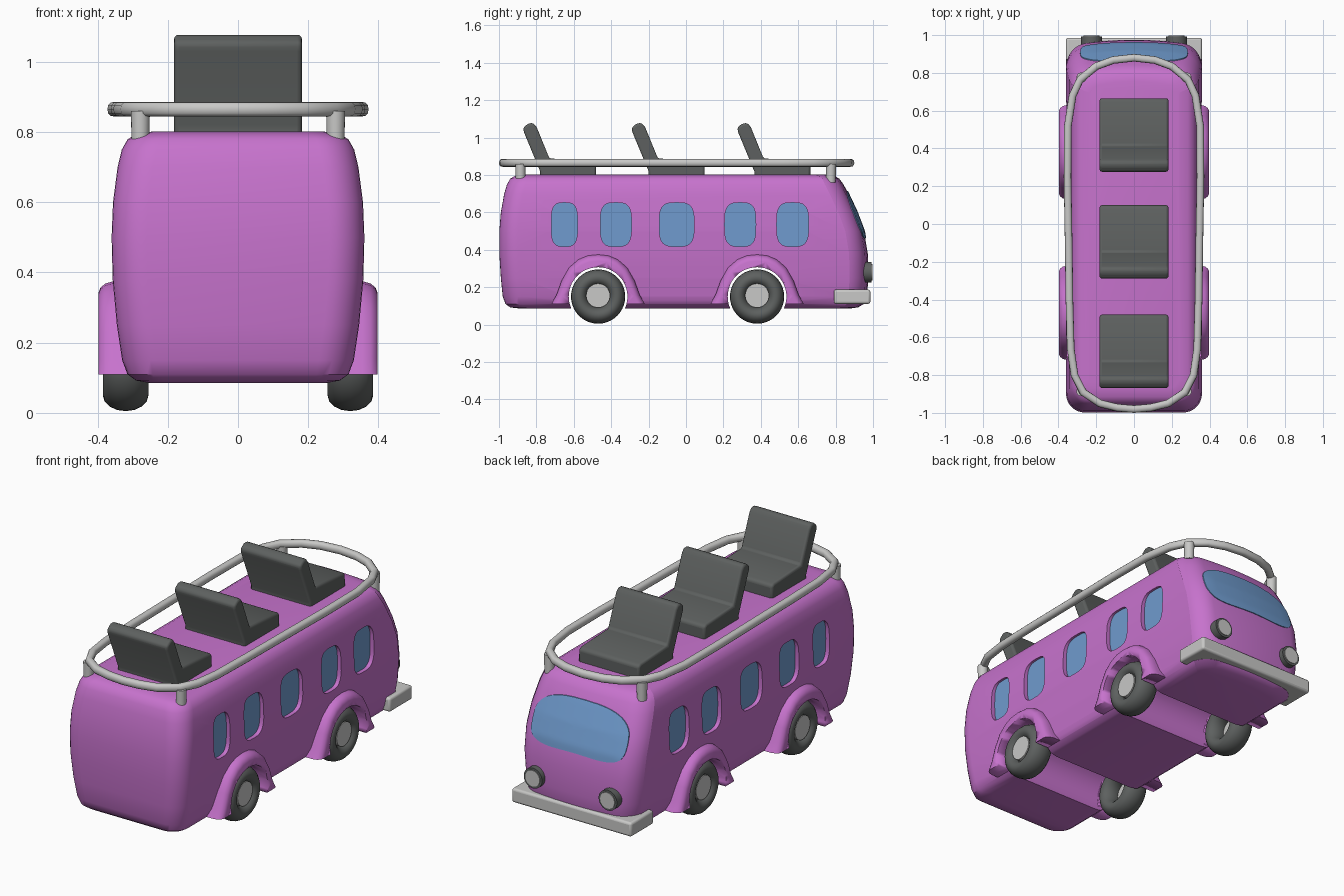
import bpy, bmesh, math
from mathutils import Vector, Matrix
from mathutils.bvhtree import BVHTree

cube = bpy.data.objects.get("Cube")
if cube:
    bpy.data.objects.remove(cube, do_unlink=True)


def material(name, r, g, b):
    m = bpy.data.materials.new(name)
    m.use_nodes = True
    m.diffuse_color = (r, g, b, 1)
    m.node_tree.nodes["Principled BSDF"].inputs["Base Color"].default_value = (r, g, b, 1)
    return m


PURPLE = material("purple paint", 0.57, 0.17, 0.61)
BLUE = material("blue glass", 0.16, 0.33, 0.62)
DARK = material("dark grey", 0.11, 0.118, 0.115)
LIGHT = material("light grey", 0.58, 0.58, 0.57)


def activate(ob):
    bpy.ops.object.select_all(action="DESELECT")
    ob.select_set(True)
    bpy.context.view_layer.objects.active = ob


def finish(name, bm, mat, angle=35):
    bmesh.ops.recalc_face_normals(bm, faces=bm.faces)
    mesh = bpy.data.meshes.new(name)
    bm.to_mesh(mesh)
    bm.free()
    mesh.materials.append(mat)
    ob = bpy.data.objects.new(name, mesh)
    bpy.context.collection.objects.link(ob)
    activate(ob)
    bpy.ops.object.shade_smooth_by_angle(angle=math.radians(angle))
    return ob


def loft(name, rings, mat, angle=35):
    """Skin a stack of equal-length closed loops and cap both ends."""
    bm = bmesh.new()
    loops = [[bm.verts.new(p) for p in ring] for ring in rings]
    n = len(loops[0])
    for a, b in zip(loops, loops[1:]):
        for i in range(n):
            bm.faces.new((a[i], a[(i + 1) % n], b[(i + 1) % n], b[i]))
    bm.faces.new(loops[0])
    bm.faces.new(loops[-1])
    return finish(name, bm, mat, angle)


def prism(name, outline, x0, x1, mat):
    """Extrude a (y, z) outline along x."""
    return loft(name, [[(x, y, z) for y, z in outline] for x in (x0, x1)], mat)


def cylinder(name, r0, r1, depth, center, axis, mat, segments=32):
    bm = bmesh.new()
    turn = Vector((0, 0, 1)).rotation_difference(Vector(axis)).to_matrix().to_4x4()
    bmesh.ops.create_cone(bm, cap_ends=True, segments=segments, radius1=r0, radius2=r1,
                          depth=depth, matrix=Matrix.Translation(center) @ turn)
    return finish(name, bm, mat)


def apply_modifier(ob, kind, **settings):
    activate(ob)
    mod = ob.modifiers.new(kind.title(), kind)
    for key, value in settings.items():
        setattr(mod, key, value)
    bpy.ops.object.modifier_apply(modifier=mod.name)


def round_edges(ob, width):
    apply_modifier(ob, "BEVEL", width=width, segments=3)
    bpy.ops.object.shade_smooth_by_angle(angle=math.radians(40))


def cut(ob, cutters):
    for c in cutters:
        apply_modifier(ob, "BOOLEAN", operation="DIFFERENCE", solver="EXACT", object=c)


def oval(cy, cz, ry, rz, n=36, power=3.4):
    pts = []
    for i in range(n):
        t = math.tau * i / n
        c, s = math.cos(t), math.sin(t)
        pts.append((cy + ry * math.copysign(abs(c) ** (2 / power), c),
                    cz + rz * math.copysign(abs(s) ** (2 / power), s)))
    return pts


# Body shell: rounded plan outlines stacked by height, with a bowed nose
def plan(z, w, y0, y1, r):
    pts = []
    for cx, cy, start in ((w - r, y1 - r, 0), (r - w, y1 - r, 90),
                          (r - w, y0 + r, 180), (w - r, y0 + r, 270)):
        for k in range(9):
            a = math.radians(start + k * 90 / 8)
            pts.append((cx + r * math.cos(a), cy + r * math.sin(a), z))
        if start == 0:
            pts += [((w - r) * (1 - k / 4), y1, z) for k in range(1, 8)]
    return [(x, y - (0.03 * (x / w) ** 2 if y > y1 - r else 0), z) for x, y, z in pts]


BODY = [(0.085, 0.25, -0.88, 0.87, 0.06), (0.092, 0.29, -0.94, 0.92, 0.08),
        (0.11, 0.315, -0.965, 0.95, 0.09), (0.15, 0.33, -0.98, 0.968, 0.1),
        (0.25, 0.345, -0.99, 0.975, 0.1), (0.38, 0.357, -0.998, 0.972, 0.1),
        (0.5, 0.36, -0.998, 0.952, 0.1), (0.6, 0.356, -0.99, 0.915, 0.1),
        (0.7, 0.343, -0.972, 0.868, 0.1), (0.75, 0.331, -0.957, 0.842, 0.1),
        (0.78, 0.314, -0.94, 0.82, 0.09), (0.795, 0.285, -0.915, 0.795, 0.08),
        (0.802, 0.24, -0.87, 0.755, 0.06)]
body = loft("body", [plan(*row) for row in BODY], PURPLE)

# Windshield: thin curved pane dropped onto the nose
bm = bmesh.new()
bm.from_mesh(body.data)
tree = BVHTree.FromBMesh(bm)
bm.free()


def on_nose(x, z):
    hit = tree.ray_cast(Vector((x, 2, z)), Vector((0, -1, 0)))[0]
    return (x, hit.y + 0.005, z)


shape = []
for x, z in oval(0, 0.565, 0.285, 0.135, 48, 3):
    dip = 0.035 * math.cos(x / 0.285 * math.pi / 2) if z < 0.565 else 0.015 * (1 - (x / 0.285) ** 2)
    shape.append((x, z + dip))
bm = bmesh.new()
rings = []
for s in [k / 8 for k in range(8, 0, -1)]:
    rings.append([bm.verts.new(on_nose(x * s, 0.58 + (z - 0.58) * s)) for x, z in shape])
for a, b in zip(rings, rings[1:]):
    for i in range(48):
        j = (i + 1) % 48
        bm.faces.new((a[i], a[j], b[j], b[i]))
bm.faces.new(rings[-1])
skirt = [bm.verts.new(v.co - Vector((0, 0.008, 0))) for v in rings[0]]
for i in range(48):
    j = (i + 1) % 48
    bm.faces.new((rings[0][i], skirt[i], skirt[j], rings[0][j]))
finish("windshield", bm, BLUE)

# Side windows: recessed pockets with a glass plate at the bottom of each
cutters = []
for n, (y, half) in enumerate(((-0.65, 0.07), (-0.375, 0.083), (-0.05, 0.093),
                               (0.29, 0.083), (0.57, 0.085))):
    outline = oval(y, 0.535, half, 0.117)
    for side in (-1, 1):
        cutters.append(prism("window_cutter", outline, side * 0.332, side * 0.5, PURPLE))
        prism(f"side_window_{n + 1}", outline, side * 0.33, side * 0.336, BLUE)

# Wheel channels, fenders and wheels
FLARE = [(-0.25, 0.11), (-0.222, 0.16), (-0.195, 0.235), (-0.155, 0.305), (-0.105, 0.348),
         (-0.055, 0.369), (0, 0.375)]
FLARE += [(-y, z) for y, z in reversed(FLARE[:-1])]
fenders = []
for name, wy in (("rear", -0.47), ("front", 0.38)):
    channel = cylinder("wheel_cutter", 0.157, 0.157, 1, (0, wy, 0.15), (1, 0, 0), PURPLE, 48)
    cutters.append(channel)
    for side in (-1, 1):
        steps = ((0.28, 1), (0.355, 1), (0.378, 0.975), (0.392, 0.93), (0.398, 0.87))
        fender = loft(f"{name}_fender", [[(side * x, wy + y * s, 0.11 + (z - 0.11) * s)
                                          for y, z in FLARE] for x, s in steps], PURPLE, 50)
        cut(fender, [channel])
        # Tyre: oval section swept round the axle
        bm = bmesh.new()
        section = [(0.065 * math.cos(math.tau * k / 16), 0.1 + 0.045 * math.sin(math.tau * k / 16))
                   for k in range(16)]
        loops = [[bm.verts.new((side * 0.32 + x, wy + r * math.cos(math.tau * i / 40),
                                0.15 + r * math.sin(math.tau * i / 40))) for x, r in section]
                 for i in range(40)]
        for i in range(40):
            a, b = loops[i], loops[(i + 1) % 40]
            for k in range(16):
                m = (k + 1) % 16
                bm.faces.new((a[k], a[m], b[m], b[k]))
        finish(f"{name}_tyre", bm, DARK, 60)
        cylinder(f"{name}_hub", 0.064, 0.064, 0.04, (side * 0.352, wy, 0.155), (1, 0, 0), LIGHT)
cut(body, cutters)
activate(body)
bpy.ops.object.shade_smooth_by_angle(angle=math.radians(35))
for c in cutters:
    bpy.data.objects.remove(c, do_unlink=True)

# Bumper
bm = bmesh.new()
bmesh.ops.create_cube(bm, size=1, matrix=Matrix.Translation((0, 0.888, 0.149))
                      @ Matrix.Diagonal((0.72, 0.195, 0.076, 1)))
round_edges(finish("bumper", bm, LIGHT), 0.012)

# Headlights
for side in (-1, 1):
    cylinder("headlight_rim", 0.055, 0.055, 0.05, (side * 0.225, 0.968, 0.28), (0, 1, 0), DARK)
    cylinder("headlight_lens", 0.043, 0.043, 0.02, (side * 0.225, 0.987, 0.28), (0, 1, 0), LIGHT)

# Roof seats: bent side profile with rounded edges
SEAT = [(0, 0.79), (0, 0.868), (-0.02, 0.878), (-0.25, 0.888), (-0.318, 1.055), (-0.335, 1.077),
        (-0.36, 1.077), (-0.39, 1.055), (-0.387, 1.03), (-0.3, 0.82), (-0.3, 0.79)]
for n, front in enumerate((-0.48, 0.1, 0.665)):
    seat = prism(f"roof_seat_{n + 1}", [(front + y, z) for y, z in SEAT], -0.182, 0.182, DARK)
    round_edges(seat, 0.012)

# Roof rail: one closed flattened tube
half = [(0, 0.88), (0.11, 0.868), (0.2, 0.835), (0.285, 0.765), (0.325, 0.68), (0.35, 0.52),
        (0.352, 0.25), (0.346, -0.1), (0.342, -0.4), (0.335, -0.66), (0.315, -0.8), (0.27, -0.89),
        (0.18, -0.95), (0.09, -0.972), (0, -0.98)]
path = half + [(-x, y) for x, y in reversed(half[1:-1])]
rings = []
for i, p in enumerate(path):
    t = Vector(path[(i + 1) % len(path)]) - Vector(path[i - 1])
    out = Vector((-t.y, t.x)).normalized()
    rings.append([(p[0] + out.x * u, p[1] + out.y * u, 0.865 + v)
                  for u, v in oval(0, 0, 0.02, 0.021, 12, 2.4)])
bm = bmesh.new()
loops = [[bm.verts.new(p) for p in ring] for ring in rings]
for a, b in zip(loops, loops[1:] + loops[:1]):
    for k in range(12):
        m = (k + 1) % 12
        bm.faces.new((a[k], a[m], b[m], b[k]))
finish("roof_rail", bm, LIGHT, 50)

# Rail posts
for x in (-0.278, 0.278):
    for y in (-0.885, 0.775):
        cylinder("rail_post", 0.025, 0.027, 0.1, (x, y, 0.81), (0, 0, 1), LIGHT, 20)
